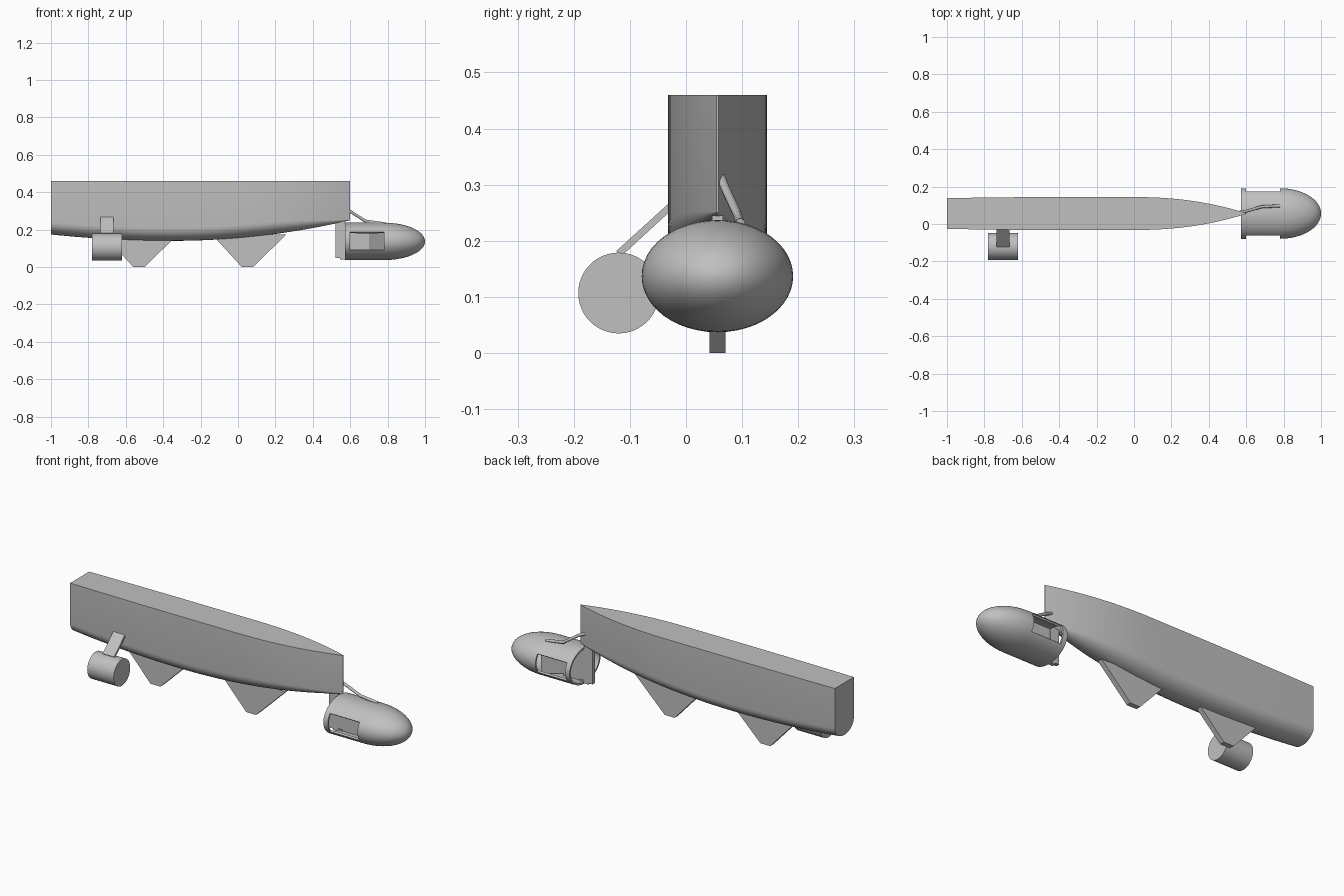
import bpy, bmesh, math
from mathutils import Vector

cube = bpy.data.objects.get("Cube")
if cube:
    bpy.data.objects.remove(cube, do_unlink=True)

grey = bpy.data.materials.new("plain grey")
grey.use_nodes = True
grey.diffuse_color = (0.53, 0.53, 0.53, 1)
grey.node_tree.nodes["Principled BSDF"].inputs["Base Color"].default_value = (0.53, 0.53, 0.53, 1)

MID = 0.056  # y of the hull centreline


def finish(bm, name, smooth=True, thickness=0):
    """Turn a bmesh into a grey object, optionally with a wall thickness."""
    bmesh.ops.recalc_face_normals(bm, faces=bm.faces)
    mesh = bpy.data.meshes.new(name)
    bm.to_mesh(mesh)
    bm.free()
    mesh.materials.append(grey)
    obj = bpy.data.objects.new(name, mesh)
    bpy.context.collection.objects.link(obj)
    bpy.ops.object.select_all(action='DESELECT')
    obj.select_set(True)
    bpy.context.view_layer.objects.active = obj
    if thickness:
        wall = obj.modifiers.new("wall", 'SOLIDIFY')
        wall.thickness = thickness
        wall.offset = -1
        bpy.ops.object.modifier_apply(modifier=wall.name)
    if smooth:
        bpy.ops.object.shade_smooth_by_angle(angle=math.radians(35))
    return obj


def loft(rings, start_cap=True, end_cap=True):
    """Skin a list of closed rings that have equal point counts."""
    bm = bmesh.new()
    loops = [[bm.verts.new(p) for p in ring] for ring in rings]
    n = len(loops[0])
    for a, b in zip(loops, loops[1:]):
        for i in range(n):
            j = (i + 1) % n
            bm.faces.new((a[i], a[j], b[j], b[i]))
    if start_cap:
        bm.faces.new(loops[0])
    if end_cap:
        bm.faces.new(loops[-1])
    return bm


def plate(name, outline, offset):
    """Extrude a flat outline by an offset vector."""
    shift = Vector(offset)
    ring = [Vector(p) for p in outline]
    return finish(loft([ring, [p + shift for p in ring]]), name, smooth=False)


# Hull: U-shaped sections, pointed bow, cut-off stern
def hull_section(x):
    width = 0.088
    if x > 0:
        width *= 1 - 0.98 * (x / 0.6) ** 2.2
    elif x < -0.4:
        width -= 0.006 * ((x + 0.4) / 0.6) ** 2
    d = x + 0.35
    keel = 0.14 + (0.11 * (d / 0.95) ** 2 if d > 0 else 0.034 * (d / 0.65) ** 2)
    bilge = 0.8 * width
    ring = [(x, MID - width, 0.46)]
    for i in range(17):
        a = math.pi * i / 16
        ring.append((x, MID - width * math.cos(a), keel + bilge * (1 - math.sin(a))))
    ring.append((x, MID + width, 0.46))
    return ring


finish(loft([hull_section(-1 + 1.6 * i / 40) for i in range(41)]), "hull")

# Keel fins
for name, x in (("front_keel_fin", 0.05), ("rear_keel_fin", -0.53)):
    outline = [(x - 0.19, MID - 0.014, 0.175), (x - 0.03, MID - 0.014, 0),
               (x + 0.03, MID - 0.014, 0), (x + 0.21, MID - 0.014, 0.175)]
    plate(name, outline, (0, 0.028, 0))


# Side float and its slanted arm
def disc(x, y, z, ry, rz, n=48):
    return [(x, y + ry * math.cos(math.tau * i / n), z + rz * math.sin(math.tau * i / n))
            for i in range(n)]


finish(loft([disc(x, -0.12, 0.107, 0.072, 0.072) for x in (-0.78, -0.62)]), "side_float")
plate("float_arm", [(-0.735, -0.025, 0.272), (-0.735, -0.124, 0.182),
                    (-0.735, -0.116, 0.172), (-0.735, -0.018, 0.262)], (0.07, 0, 0))

# Hollow pod with a domed nose, an open rear and a window in each side
profile = [(x, 1) for x in (0.573, 0.6, 0.69, 0.78)]
for i in range(1, 17):
    a = math.pi / 2 * i / 16
    profile.append((0.78 + 0.22 * math.sin(a), max(math.cos(a), 0.004)))
pod = loft([disc(x, MID, 0.137, 0.135 * r, 0.1 * r) for x, r in profile], start_cap=False)
window = []
for f in pod.faces:
    c = f.calc_center_median()
    if 0.6 < c.x < 0.78 and abs(c.z - 0.137) < 0.05:
        window.append(f)
bmesh.ops.delete(pod, geom=window, context='FACES')
finish(pod, "pod", thickness=0.01)

# Upright post, the web inside the pod and its turned vane
plate("pod_post", [(0.52, MID - 0.01, 0.048), (0.573, MID - 0.01, 0.048),
                   (0.573, MID - 0.01, 0.245), (0.52, MID - 0.01, 0.245)], (0, 0.02, 0))
plate("pod_web", [(0.573, MID - 0.006, 0.048), (0.7, MID - 0.006, 0.048),
                  (0.7, MID - 0.006, 0.226), (0.573, MID - 0.006, 0.226)], (0, 0.012, 0))
plate("pod_vane", [(0.695, MID - 0.006, 0.06), (0.79, MID + 0.06, 0.06),
                   (0.79, MID + 0.06, 0.21), (0.695, MID - 0.006, 0.21)], (0, 0.012, 0))
plate("pod_foot", [(0.545, MID - 0.01, 0.04), (0.6, MID - 0.01, 0.04),
                   (0.6, MID - 0.01, 0.055), (0.545, MID - 0.01, 0.055)], (0, 0.02, 0))

# Bent tow bar from the bow to the pod
curve = bpy.data.curves.new("tow_bar", 'CURVE')
curve.dimensions = '3D'
curve.bevel_depth = 0.008
curve.bevel_resolution = 3
curve.use_fill_caps = True
path = [(0.56, 0.062, 0.315), (0.6, 0.068, 0.298), (0.68, 0.092, 0.246), (0.78, 0.097, 0.232)]
bar = curve.splines.new('POLY')
bar.points.add(len(path) - 1)
for point, p in zip(bar.points, path):
    point.co = (*p, 1)
curve.materials.append(grey)
bpy.context.collection.objects.link(bpy.data.objects.new("tow_bar", curve))
